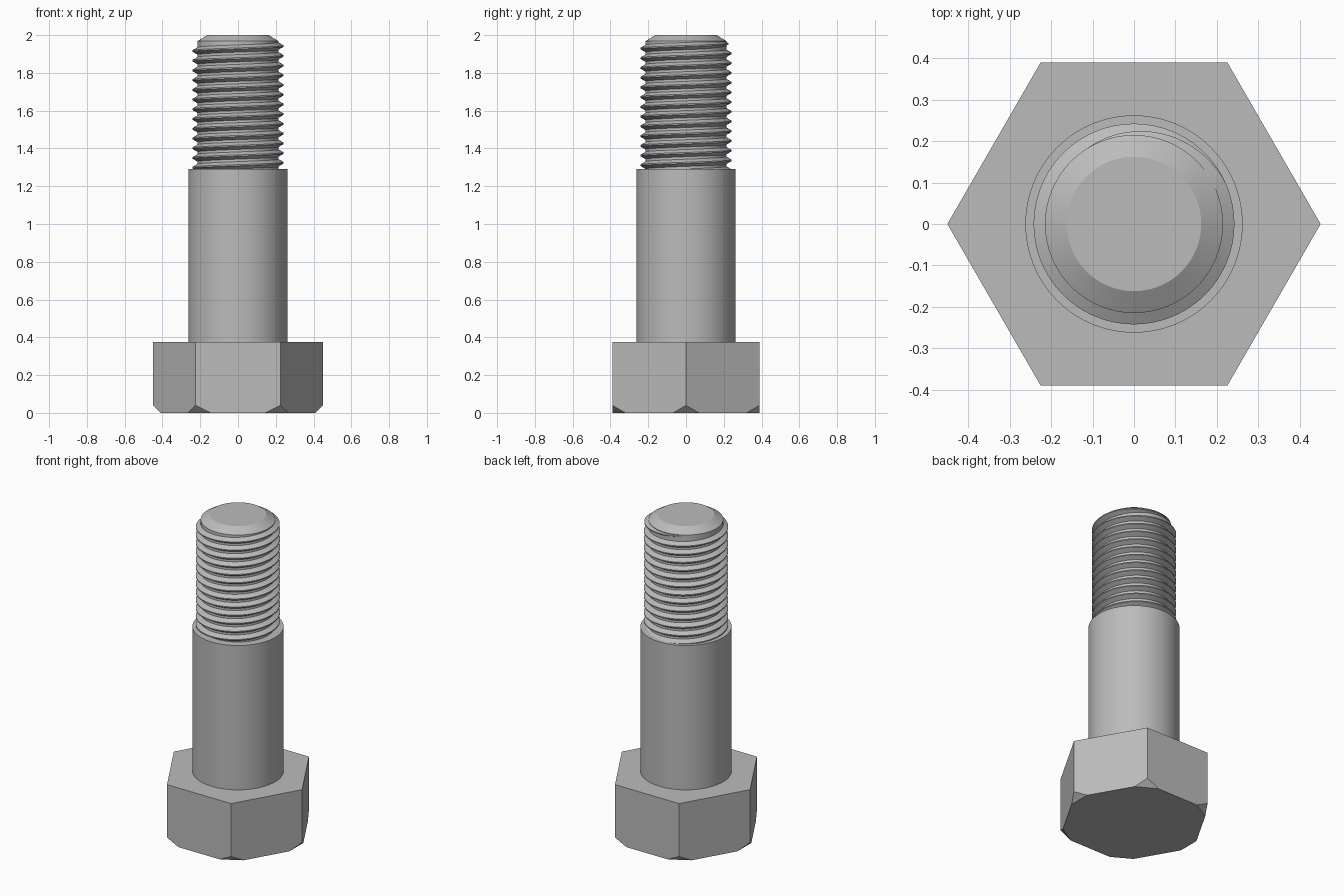
import bpy, bmesh
from math import cos, sin, pi, radians

default = bpy.data.objects.get("Cube")
if default:
    bpy.data.objects.remove(default, do_unlink=True)

steel = bpy.data.materials.new("grey steel")
steel.use_nodes = True
colour = (0.5, 0.5, 0.5, 1)
steel.diffuse_color = colour
steel.node_tree.nodes["Principled BSDF"].inputs["Base Color"].default_value = colour

SEG = 96                              # segments around round parts
PITCH = 0.0515
ROOT, CREST = 0.2145, 0.242           # thread radii
SHANK_TOP = 1.29


def finish(name, bm, smooth=True):
    bmesh.ops.recalc_face_normals(bm, faces=bm.faces)
    mesh = bpy.data.meshes.new(name)
    bm.to_mesh(mesh)
    bm.free()
    mesh.materials.append(steel)
    obj = bpy.data.objects.new(name, mesh)
    bpy.context.collection.objects.link(obj)
    if smooth:
        bpy.ops.object.select_all(action='DESELECT')
        obj.select_set(True)
        bpy.context.view_layer.objects.active = obj
        bpy.ops.object.shade_smooth_by_angle(angle=radians(25))
    return obj


def lathe(name, profile):
    """Solid of revolution from (radius, height) pairs, bottom to top."""
    bm = bmesh.new()
    rings = [[bm.verts.new((r * cos(2 * pi * i / SEG), r * sin(2 * pi * i / SEG), z))
              for i in range(SEG)] for r, z in profile]
    for low, high in zip(rings, rings[1:]):
        for i in range(SEG):
            j = (i + 1) % SEG
            bm.faces.new((low[i], low[j], high[j], high[i]))
    bm.faces.new(rings[0][::-1])
    bm.faces.new(rings[-1])
    return finish(name, bm)


# Hexagonal head, its lower corners cut by slanted planes
bm = bmesh.new()
head_r, head_h, cut = 0.45, 0.375, 0.04
corners = [(head_r * cos(k * pi / 3), head_r * sin(k * pi / 3)) for k in range(6)]
base = bm.faces.new([bm.verts.new((x, y, 0)) for x, y in corners])
top = bmesh.ops.extrude_face_region(bm, geom=[base])["geom"]
bmesh.ops.translate(bm, vec=(0, 0, head_h),
                    verts=[v for v in top if isinstance(v, bmesh.types.BMVert)])
bmesh.ops.recalc_face_normals(bm, faces=bm.faces)
for x, y in corners:
    ux, uy = x / head_r, y / head_r
    result = bmesh.ops.bisect_plane(
        bm, geom=bm.verts[:] + bm.edges[:] + bm.faces[:], clear_outer=True,
        plane_co=(x, y, cut), plane_no=(ux, uy, -1))
    rim = [e for e in result["geom_cut"] if isinstance(e, bmesh.types.BMEdge)]
    bmesh.ops.holes_fill(bm, edges=rim, sides=0)
finish("head", bm, smooth=False)

# Plain shank and the threaded core with its chamfered tip
lathe("shank", [(0.262, head_h), (0.262, SHANK_TOP)])
lathe("thread_core", [(ROOT, SHANK_TOP - 0.01), (ROOT, 1.968), (0.162, 2.0)])

# Right-handed helical thread ridge that runs out into the core at the top
bm = bmesh.new()
sink = 0.004
half_crest = PITCH / 16
half_base = half_crest + (CREST - ROOT + sink) * 0.577
turns = 14
fade_start, fade_end = 25 / 360, 135 / 360
steps = int((turns + fade_end) * SEG)
rows = []
for i in range(steps + 1):
    t = i / SEG - turns               # turns, zero where the crest crosses +x
    fade = min(1, max(0, (fade_end - t) / (fade_end - fade_start)))
    tip = ROOT - sink + (CREST - ROOT + sink) * fade
    z = 1.942 + t * PITCH
    a = 2 * pi * t
    wide = half_crest + (half_base - half_crest) * fade
    rows.append([bm.verts.new((r * cos(a), r * sin(a), z + dz)) for r, dz in
                 ((ROOT - sink, -wide), (tip, -half_crest),
                  (tip, half_crest), (ROOT - sink, wide))])
for a, b in zip(rows, rows[1:]):
    for k in range(4):
        m = (k + 1) % 4
        bm.faces.new((a[k], b[k], b[m], a[m]))
bm.faces.new(rows[0])
bm.faces.new(rows[-1])
finish("thread_ridge", bm)
